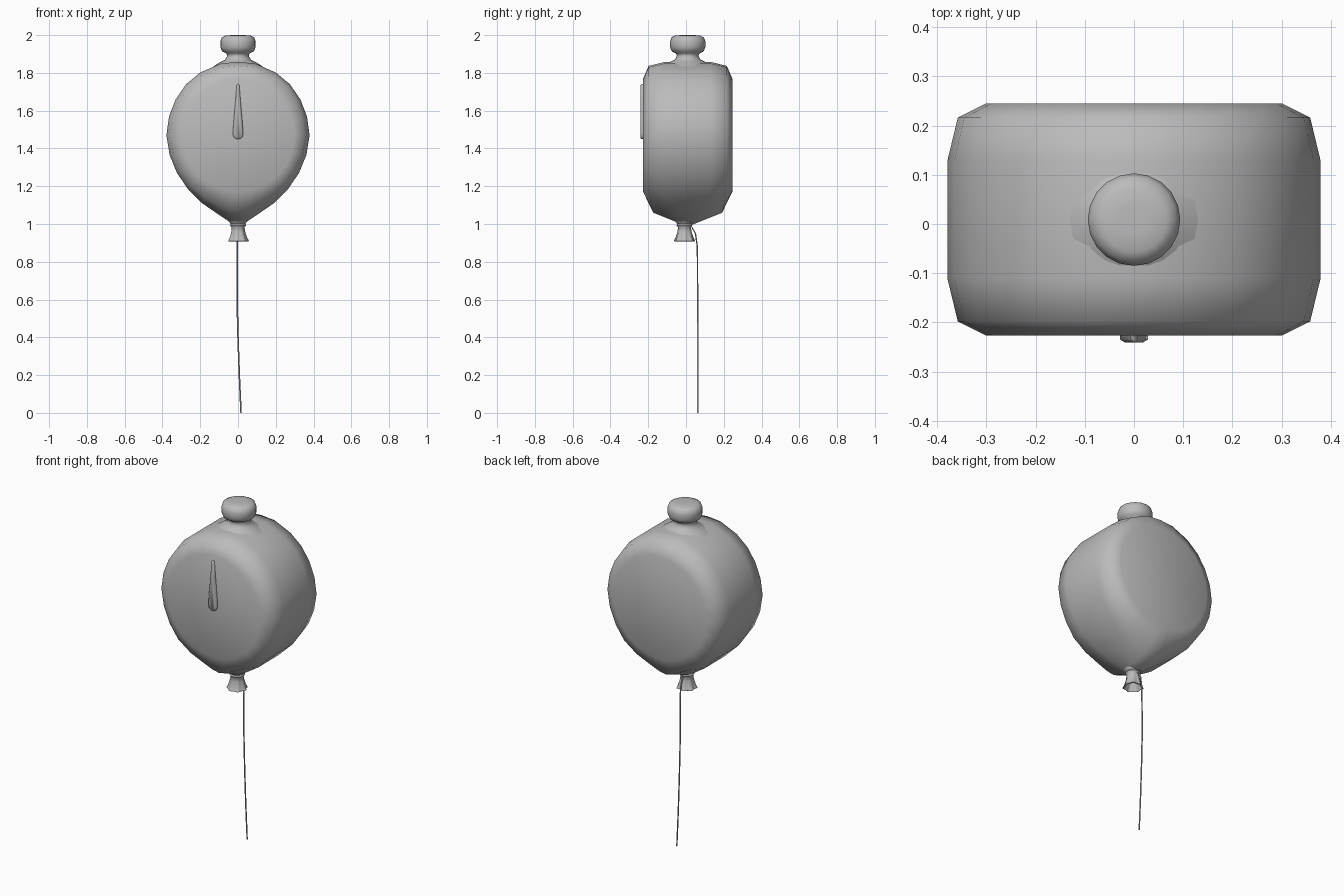
import bpy, bmesh, math
from math import sin, cos, pi

cube = bpy.data.objects.get("Cube")
if cube:
    bpy.data.objects.remove(cube, do_unlink=True)

grey = bpy.data.materials.new("soft grey")
grey.use_nodes = True
grey.diffuse_color = (0.5, 0.5, 0.5, 1)
grey.node_tree.nodes["Principled BSDF"].inputs["Base Color"].default_value = (0.5, 0.5, 0.5, 1)
MID_Y = 0.009


def loft(name, rings, cap_start=True, cap_end=True, angle=40):
    """Skin a list of closed rings and shade the result smooth."""
    bm = bmesh.new()
    loops = [[bm.verts.new(p) for p in ring] for ring in rings]
    for a, b in zip(loops, loops[1:]):
        n = len(a)
        for i in range(n):
            j = (i + 1) % n
            bm.faces.new((a[i], a[j], b[j], b[i]))
    if cap_start:
        bm.faces.new(loops[0][::-1])
    if cap_end:
        bm.faces.new(loops[-1])
    bmesh.ops.recalc_face_normals(bm, faces=bm.faces)
    mesh = bpy.data.meshes.new(name)
    bm.to_mesh(mesh)
    bm.free()
    mesh.materials.append(grey)
    obj = bpy.data.objects.new(name, mesh)
    bpy.context.collection.objects.link(obj)
    bpy.ops.object.select_all(action='DESELECT')
    obj.select_set(True)
    bpy.context.view_layer.objects.active = obj
    bpy.ops.object.shade_smooth_by_angle(angle=math.radians(angle))
    return obj


def lathe(name, profile, sides, y=0, flute=None, **kw):
    """Rings of (radius, z); flute adds a wavy edge per ring."""
    rings = []
    for k, (r, z) in enumerate(profile):
        wave = flute[k] if flute else 0
        rings.append([(r * (1 + wave * cos(7 * t)) * cos(t),
                       y + r * (1 + wave * cos(7 * t)) * sin(t), z)
                      for t in (2 * pi * i / sides for i in range(sides))])
    return loft(name, rings, **kw)


# Drum-like balloon body: teardrop rim pinched to the knot, round flat faces
right = [(0.09, 1.85), (0.2, 1.802), (0.275, 1.74), (0.33, 1.66), (0.365, 1.57),
         (0.379, 1.47), (0.362, 1.365), (0.323, 1.27), (0.265, 1.185), (0.19, 1.11),
         (0.11, 1.055), (0.05, 1.015)]
rim = [(0, 1.858)] + right + [(0, 0.998)] + [(-x, z) for x, z in reversed(right)]
CENTRE = 1.47


def body_ring(depth, inset, flat, pinch):
    ring = []
    for x, z in rim:
        dx, dz = x, z - CENTRE
        length = math.hypot(dx, dz)
        low = max(0, (1.2 - z) / 0.2) ** 1.5
        radius = (length - inset * (1 + 1.9 * low)) * (1 - flat) + 0.3 * flat
        ring.append((dx / length * radius, MID_Y + depth * (1 - pinch * low),
                     CENTRE + dz / length * radius))
    return ring


steps = [(0.236, 0, 1, 0), (0.207, 0.021, 0, 0.12), (0.12, 0, 0, 0.75)]
rings = [body_ring(-d, i, f, p) for d, i, f, p in steps]
rings += [body_ring(d, i, f, p) for d, i, f, p in reversed(steps)]
loft("balloon_body", rings, angle=60)

# Crown knob and flared neck
lathe("crown_and_neck",
      [(0.13, 1.835), (0.095, 1.857), (0.068, 1.87), (0.057, 1.89), (0.062, 1.903),
       (0.084, 1.914), (0.093, 1.935), (0.094, 1.965), (0.086, 1.988), (0.066, 1.998),
       (0.03, 2.0)], 20, y=MID_Y, angle=60)

# Raised drop-shaped pointer on the front face
drop = [(0, 1.742), (0.007, 1.735), (0.013, 1.66), (0.021, 1.57), (0.028, 1.48),
        (0.023, 1.46), (0.01, 1.45)]
outline = drop + [(-x, z) for x, z in reversed(drop[1:])]
front = [(x * 0.65, -0.241, 1.5 + (z - 1.5) * 0.96) for x, z in outline]
loft("front_pointer", [[(x, -0.22, z) for x, z in outline],
                       [(x, -0.235, z) for x, z in outline], front], angle=60)

# Tied knot with a ruffled, hollow skirt
lathe("knot_skirt",
      [(0.05, 1.015), (0.038, 1.0), (0.042, 0.992), (0.034, 0.982), (0.036, 0.96),
       (0.044, 0.93), (0.053, 0.91), (0.047, 0.907), (0.03, 0.95), (0.015, 0.975)],
      28, y=-0.008, flute=[0, 0, 0, 0.03, 0.06, 0.08, 0.09, 0.09, 0.06, 0], angle=60)

# Thin hanging string
path = [(0, 0.03, 0.985), (-0.003, 0.05, 0.95), (-0.004, 0.06, 0.88), (-0.005, 0.062, 0.6),
        (0, 0.062, 0.4), (0.007, 0.062, 0.2), (0.016, 0.062, 0)]
loft("string", [[(x + 0.004 * cos(i * pi / 3), y + 0.004 * sin(i * pi / 3), z)
                 for i in range(6)] for x, y, z in path], angle=60)
